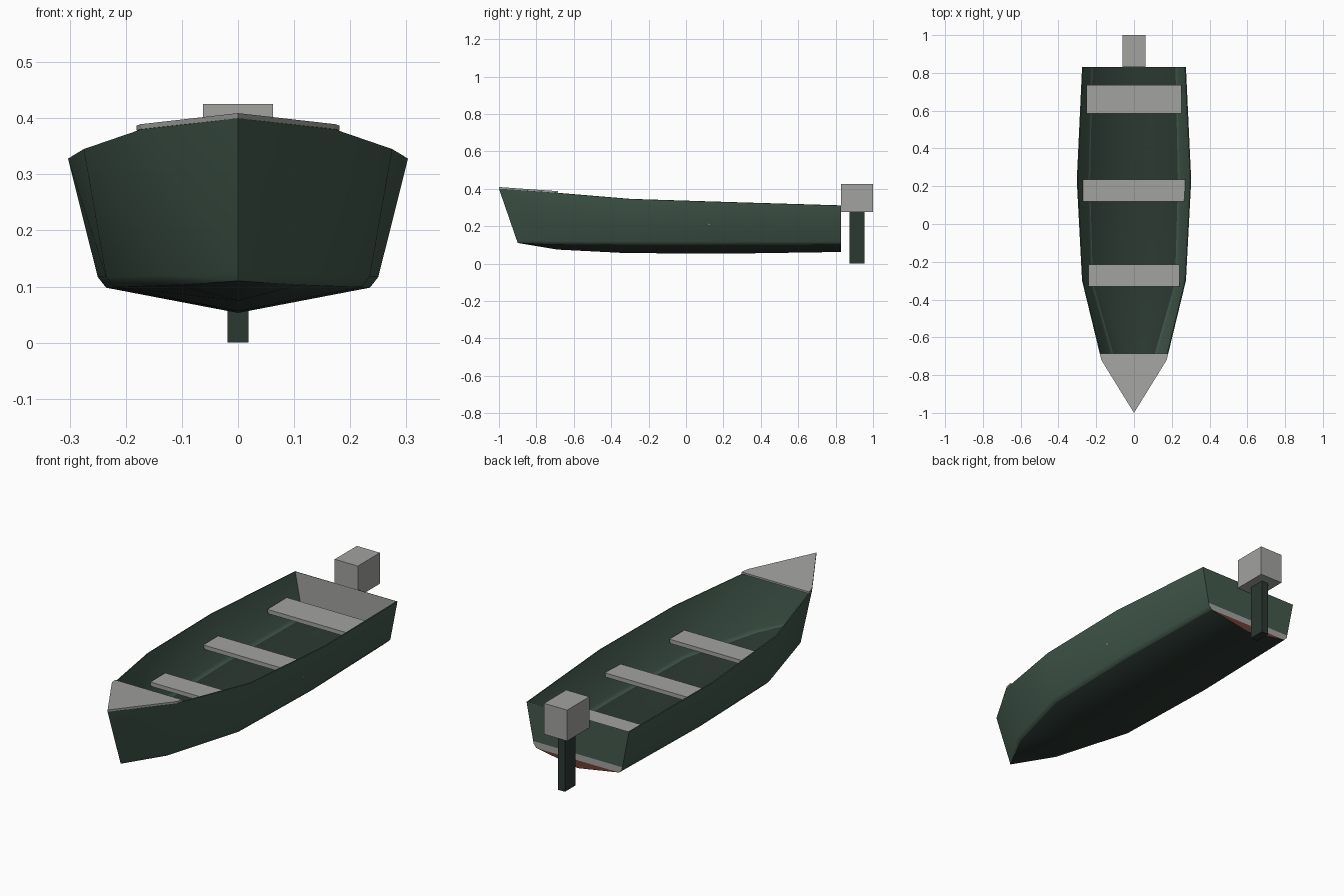
import bpy, bmesh

cube = bpy.data.objects.get("Cube")
if cube:
    bpy.data.objects.remove(cube, do_unlink=True)


def material(name, rgb):
    m = bpy.data.materials.new(name)
    m.use_nodes = True
    m.diffuse_color = (*rgb, 1)
    m.node_tree.nodes["Principled BSDF"].inputs["Base Color"].default_value = (*rgb, 1)
    return m


GREEN = material("hull green", (0.056, 0.102, 0.074))
DARK = material("dark green", (0.024, 0.040, 0.032))
GREY = material("weathered grey", (0.36, 0.36, 0.35))
RED = material("bottom red", (0.15, 0.046, 0.033))


def make(name, bm, *mats):
    mesh = bpy.data.meshes.new(name)
    bm.to_mesh(mesh)
    bm.free()
    for m in mats:
        mesh.materials.append(m)
    ob = bpy.data.objects.new(name, mesh)
    bpy.context.collection.objects.link(ob)
    return ob


def box(name, half_width, y0, y1, z0, z1, mat, top_half_width=None):
    """Box centred on x, optionally wider at the top than at the bottom."""
    bm = bmesh.new()
    bmesh.ops.create_cube(bm, size=1)
    for v in bm.verts:
        high = v.co.z > 0
        w = top_half_width if high and top_half_width else half_width
        v.co = (2 * w * v.co.x, y1 if v.co.y > 0 else y0, z1 if high else z0)
    return make(name, bm, mat)


# Hull sections from bow to stern: gunwale, upper chine, lower chine, keel
sections = [
    [(0, -1.0, 0.40), (0, -0.905, 0.125), (0, -0.90, 0.11), (0, -0.90, 0.11)],
    [(0.173, -0.72, 0.38), (0.125, -0.70, 0.12), (0.110, -0.70, 0.103), (0, -0.69, 0.075)],
    [(0.275, -0.30, 0.345), (0.235, -0.31, 0.117), (0.220, -0.31, 0.099), (0, -0.32, 0.056)],
    [(0.303, 0.23, 0.328), (0.250, 0.23, 0.117), (0.235, 0.23, 0.098), (0, 0.23, 0.053)],
    [(0.275, 0.83, 0.31), (0.237, 0.83, 0.117), (0.222, 0.83, 0.100), (0, 0.83, 0.062)],
]
bm = bmesh.new()
rows = []
for s in sections:
    ring = s + [(-x, y, z) for x, y, z in reversed(s[:-1])]
    rows.append([bm.verts.new(p) for p in ring])
for a, b in zip(rows, rows[1:]):
    for j in range(len(a) - 1):
        f = bm.faces.new((a[j], a[j + 1], b[j + 1], b[j]))
        f.material_index = 1 if j in (2, 3) else 0
bmesh.ops.remove_doubles(bm, verts=bm.verts, dist=0.0005)
hull = make("hull", bm, GREEN, DARK)
shell = hull.modifiers.new("planking", "SOLIDIFY")
shell.thickness = 0.005
shell.offset = -1
bpy.context.view_layer.objects.active = hull
hull.select_set(True)
bpy.ops.object.modifier_apply(modifier=shell.name)
bpy.ops.object.shade_smooth_by_angle(angle=0.8)


# Transom: painted outer board and plain inner board
def transom(name, y, bands, mats):
    bm = bmesh.new()
    levels = [(0.31, 0.275), (0.13, 0.2395), (0.117, 0.237), (0.10, 0.222)]
    pairs = [[bm.verts.new((s * w, y, z)) for s in (-1, 1)] for z, w in levels]
    for (a, b), (c, d), band in zip(pairs, pairs[1:], bands):
        bm.faces.new((a, c, d, b)).material_index = band
    keel = bm.verts.new((0, y, 0.062))
    bm.faces.new((*pairs[-1], keel)).material_index = bands[-1]
    if y > 0.828:
        bmesh.ops.reverse_faces(bm, faces=bm.faces)
    return make(name, bm, *mats)


transom("transom_outside", 0.83, (0, 1, 1, 2), (GREEN, GREY, RED))
transom("transom_inside", 0.825, (0, 0, 0, 0), (GREY,))

# Bow deck: a thin sloping plate over the stem
bm = bmesh.new()
plan = [(0, -1.0), (0.173, -0.72), (0.181, -0.685), (-0.181, -0.685), (-0.173, -0.72)]
base = bm.faces.new([bm.verts.new((x, y, 0.378 - 0.07 * (y + 0.685))) for x, y in plan])
top = bmesh.ops.extrude_face_region(bm, geom=[base])["geom"]
bmesh.ops.translate(bm, vec=(0, 0, 0.009), verts=[g for g in top if isinstance(g, bmesh.types.BMVert)])
bmesh.ops.recalc_face_normals(bm, faces=bm.faces)
make("bow_deck", bm, GREY)

# Bench seats
for name, w, y0, y1 in (("front_seat", 0.240, -0.33, -0.215),
                        ("middle_seat", 0.270, 0.12, 0.235),
                        ("rear_seat", 0.252, 0.585, 0.735)):
    box(name, w - 0.004, y0, y1, 0.205, 0.225, GREY, w)

# Outboard motor
box("motor_housing", 0.062, 0.83, 1.0, 0.275, 0.425, GREY)
box("motor_leg", 0.019, 0.875, 0.955, 0, 0.275, DARK)
